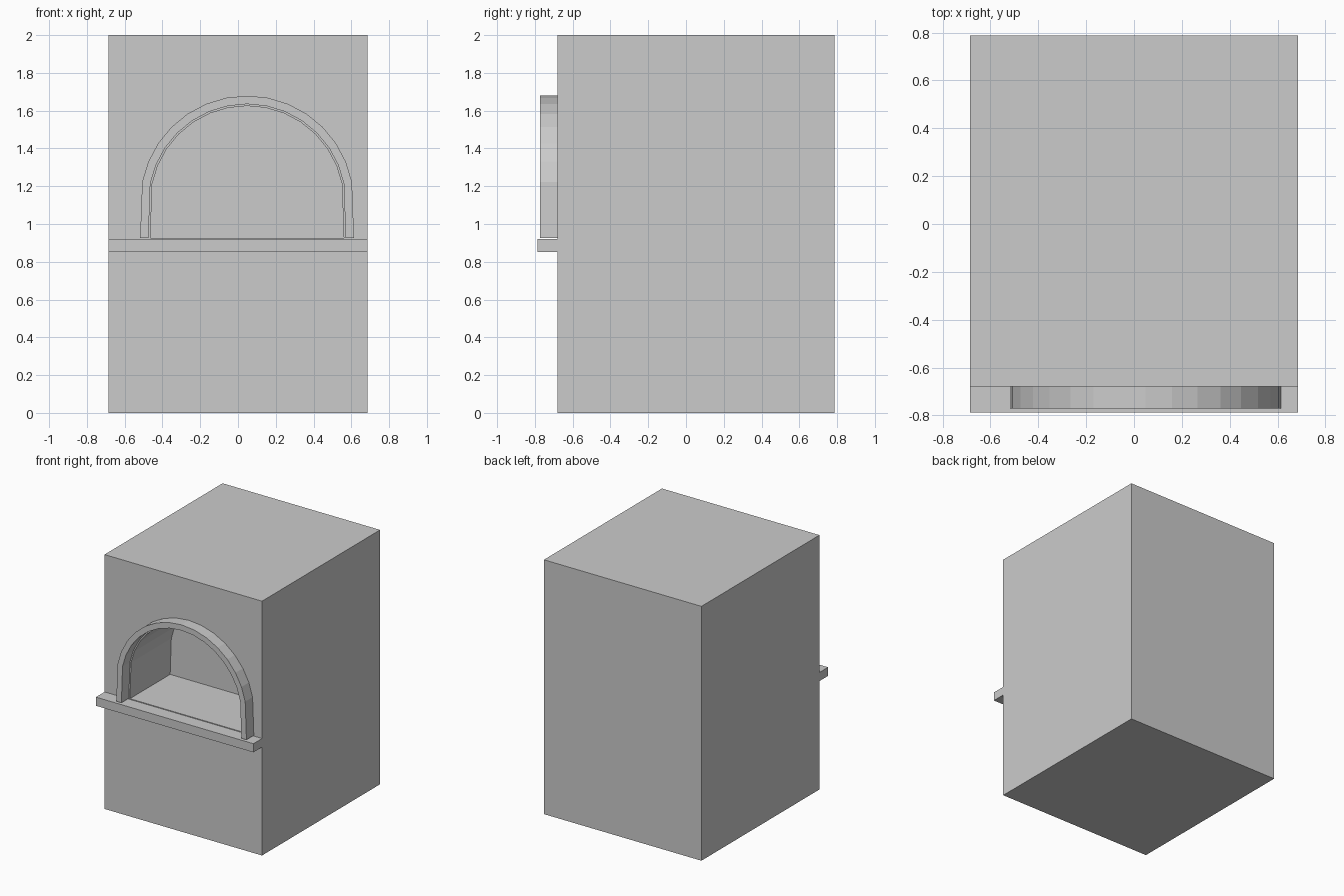
import bpy
import bmesh
from math import cos, sin, pi

old = bpy.data.objects.get("Cube")
if old:
    bpy.data.objects.remove(old, do_unlink=True)

# Single plaster colour
GREY = (0.6, 0.6, 0.6, 1)
plaster = bpy.data.materials.new("light_grey_plaster")
plaster.use_nodes = True
plaster.diffuse_color = GREY
plaster.node_tree.nodes["Principled BSDF"].inputs["Base Color"].default_value = GREY

HALF_WIDTH = 0.685
FRONT, BACK, HEIGHT = -0.68, 0.787, 2.0
ARCH_X, SPRING_Z, FLOOR_Z = 0.048, 1.113, 0.926
SEGMENTS = 16


def prism(name, outline, y0, y1):
    """Extrude an x-z outline from y0 to y1 into a closed solid."""
    bm = bmesh.new()
    face = bm.faces.new([bm.verts.new((x, y0, z)) for x, z in outline])
    extruded = bmesh.ops.extrude_face_region(bm, geom=[face], use_keep_orig=True)["geom"]
    moved = [g for g in extruded if isinstance(g, bmesh.types.BMVert)]
    bmesh.ops.translate(bm, verts=moved, vec=(0, y1 - y0, 0))
    bmesh.ops.recalc_face_normals(bm, faces=bm.faces)
    mesh = bpy.data.meshes.new(name)
    bm.to_mesh(mesh)
    bm.free()
    mesh.materials.append(plaster)
    obj = bpy.data.objects.new(name, mesh)
    bpy.context.collection.objects.link(obj)
    return obj


def block(name, z0, z1, y0, y1):
    w = HALF_WIDTH
    return prism(name, [(-w, z0), (w, z0), (w, z1), (-w, z1)], y0, y1)


def arch(radius):
    """Half circle whose two end points drop down to the floor."""
    points = []
    for i in range(SEGMENTS + 1):
        a = pi * i / SEGMENTS
        z = FLOOR_Z if i in (0, SEGMENTS) else SPRING_Z + radius * sin(a)
        points.append((ARCH_X + radius * cos(a), z))
    return points


# Oven body with the arched chamber cut out
body = block("oven_body", 0, HEIGHT, FRONT, BACK)
cutter = prism("chamber_cutter", arch(0.512), FRONT - 0.05, -0.18)
cutter.hide_render = True
cut = body.modifiers.new("chamber", 'BOOLEAN')
cut.operation = 'DIFFERENCE'
cut.solver = 'EXACT'
cut.object = cutter
bpy.context.view_layer.objects.active = body
bpy.ops.object.modifier_apply(modifier=cut.name)
bpy.data.objects.remove(cutter, do_unlink=True)

# Raised surround that frames the opening
prism("arch_surround", arch(0.566) + arch(0.522)[::-1], -0.772, FRONT)

# Shelf below the opening
block("front_shelf", 0.852, 0.92, -0.787, FRONT)
